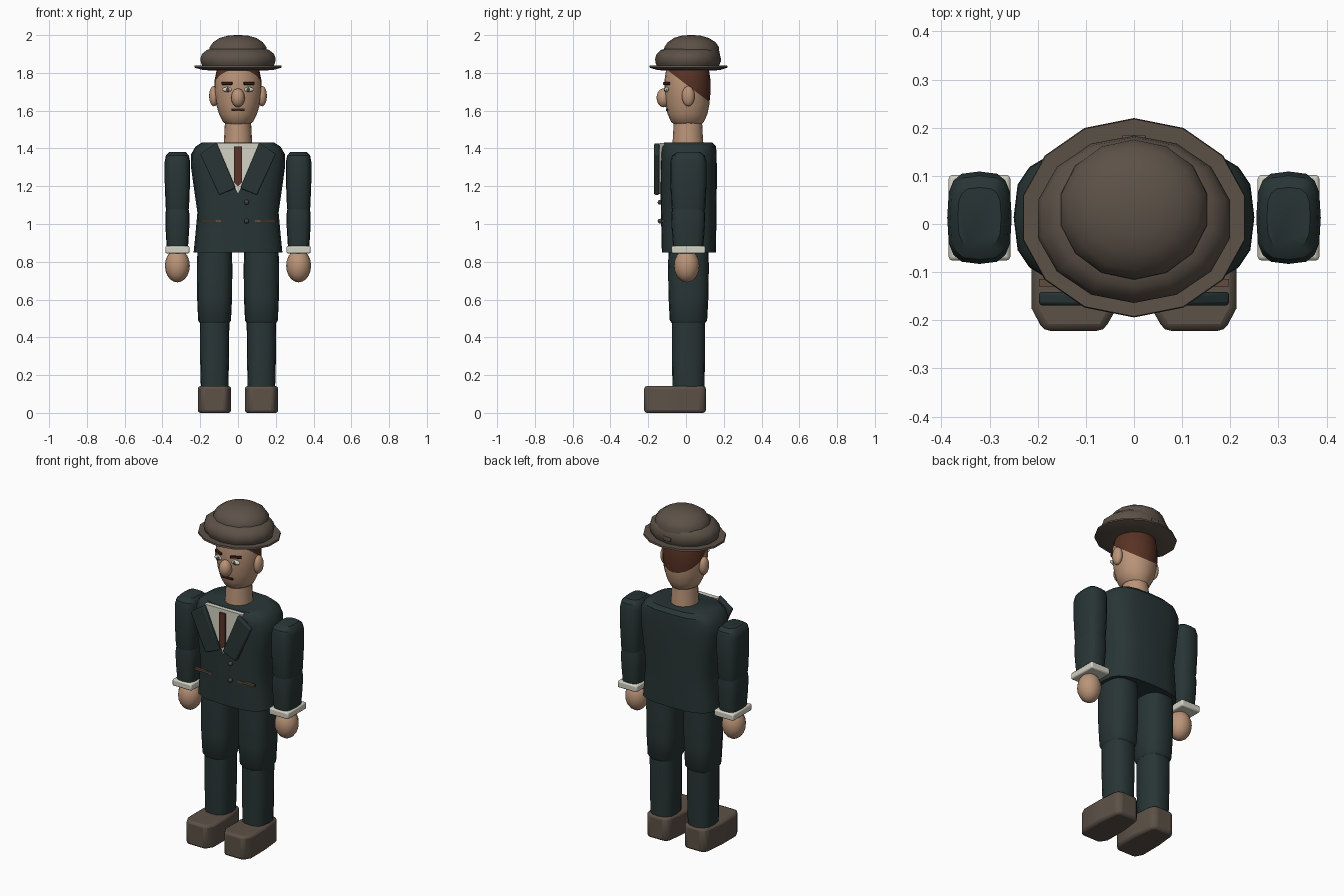
import bpy, bmesh, math
from mathutils import Matrix, Vector


def colour(name, r, g, b):
    m = bpy.data.materials.new(name)
    m.diffuse_color = [((c / 255 + 0.055) / 1.055) ** 2.4 for c in (r, g, b)] + [1]
    return m


SUIT = colour("dark teal cloth", 40, 53, 53)
SKIN = colour("skin", 186, 148, 120)
HAT = colour("taupe felt", 92, 81, 71)
HAIR = colour("brown hair", 88, 50, 36)
WHITE = colour("off white", 212, 210, 196)
TIE = colour("tie brown", 92, 52, 42)
TRIM = colour("pocket brown", 98, 76, 62)
DARK = colour("dark brown", 55, 33, 27)
GREY = colour("dark grey", 72, 72, 68)


def finish(name, bm, mat, bevel=0, segments=2, angle=35):
    bmesh.ops.recalc_face_normals(bm, faces=bm.faces)
    me = bpy.data.meshes.new(name)
    bm.to_mesh(me)
    bm.free()
    ob = bpy.data.objects.new(name, me)
    bpy.context.collection.objects.link(ob)
    for m in (mat if isinstance(mat, list) else [mat]):
        me.materials.append(m)
    if bevel:
        mod = ob.modifiers.new("bevel", 'BEVEL')
        mod.width, mod.segments = bevel, segments
    bpy.ops.object.select_all(action='DESELECT')
    ob.select_set(True)
    bpy.context.view_layer.objects.active = ob
    bpy.ops.object.shade_smooth_by_angle(angle=math.radians(angle))
    return ob


def loft(sections, cx=0, n=16, power=2.0):
    """Stack of superellipse rings: (z, rx, ry, cy)."""
    bm = bmesh.new()
    rings = []
    for z, rx, ry, cy in sections:
        ring = []
        for i in range(n):
            a = math.tau * i / n
            s, c = math.sin(a), math.cos(a)
            ring.append(bm.verts.new((
                cx + rx * math.copysign(abs(s) ** (2 / power), s),
                cy + ry * math.copysign(abs(c) ** (2 / power), c), z)))
        rings.append(ring)
    for a, b in zip(rings, rings[1:]):
        for i in range(n):
            j = (i + 1) % n
            bm.faces.new((a[i], a[j], b[j], b[i]))
    bm.faces.new(rings[0])
    bm.faces.new(rings[-1])
    return bm


def prism(name, outline, place, w0, w1, mat, bevel=0, segments=2):
    """Extruded outline; place maps (u, v, w) to a position."""
    bm = bmesh.new()
    a, b = [[bm.verts.new(place(u, v, w)) for u, v in outline] for w in (w0, w1)]
    bm.faces.new(a)
    bm.faces.new(b)
    for i in range(len(a)):
        j = (i + 1) % len(a)
        bm.faces.new((a[i], a[j], b[j], b[i]))
    return finish(name, bm, mat, bevel, segments)


def front_plate(u, v, w):
    return (u, w, v)


def ball(name, centre, radii, mat, n=16):
    bm = bmesh.new()
    bmesh.ops.create_uvsphere(bm, u_segments=n, v_segments=10, radius=1,
                              matrix=Matrix.Translation(centre) @ Matrix.Diagonal((*radii, 1)))
    return finish(name, bm, mat)


def box(name, centre, size, mat, bevel=0, turn=0):
    bm = bmesh.new()
    bmesh.ops.create_cube(bm, size=1, matrix=Matrix.Translation(centre)
                          @ Matrix.Rotation(turn, 4, 'Z') @ Matrix.Diagonal((*size, 1)))
    return finish(name, bm, mat, bevel)


# Jacket body and neck
finish("jacket", loft([
    (0.85, 0.235, 0.143, 0.015), (0.95, 0.225, 0.145, 0.015), (1.06, 0.215, 0.147, 0.014),
    (1.2, 0.235, 0.149, 0.014), (1.31, 0.25, 0.149, 0.014), (1.37, 0.248, 0.148, 0.014),
    (1.41, 0.225, 0.145, 0.014), (1.432, 0.19, 0.128, 0.012)], n=20, power=3), SUIT)
finish("neck", loft([(1.4, 0.078, 0.084, 0.01), (1.45, 0.074, 0.08, 0.01),
                     (1.56, 0.068, 0.074, 0.01)]), SKIN)

# Shirt front, tie, buttons
prism("shirt_front", [(-0.125, 1.43), (0.125, 1.43), (0, 1.16)], front_plate, -0.141, -0.115, WHITE)
prism("tie", [(-0.02, 1.41), (0.02, 1.41), (0.02, 1.22), (0, 1.2), (-0.02, 1.22)],
      front_plate, -0.152, -0.138, TIE)
for z in (1.115, 1.015):
    ball("button", (0.045, -0.137, z), (0.013, 0.013, 0.013), GREY, 10)

# Head, with the hair cut in along a sloping plane
bm = loft([(1.525, 0.055, 0.07, 0.01), (1.54, 0.08, 0.086, 0.008), (1.58, 0.1, 0.105, 0.008),
           (1.63, 0.115, 0.115, 0.008), (1.7, 0.125, 0.122, 0.008), (1.76, 0.124, 0.122, 0.008),
           (1.82, 0.112, 0.113, 0.008), (1.87, 0.08, 0.08, 0.01)], n=20)
p, n = Vector((0, 0, 1.74)), Vector((0, 0.76, 1))
bmesh.ops.bisect_plane(bm, geom=bm.verts[:] + bm.edges[:] + bm.faces[:], plane_co=p, plane_no=n)
for f in bm.faces:
    f.material_index = int((f.calc_center_median() - p).dot(n) > 0)
finish("head", bm, [SKIN, HAIR])
ball("nose", (0, -0.118, 1.668), (0.036, 0.038, 0.05), SKIN)
box("mouth", (0, -0.099, 1.605), (0.07, 0.014, 0.012), DARK)

# Hat: brim, rolled band, dome, small bow at the back
finish("hat_brim", loft([
    (1.812, 0.12, 0.12, 0.015), (1.815, 0.19, 0.165, 0.015), (1.828, 0.237, 0.207, 0.013),
    (1.838, 0.235, 0.205, 0.013), (1.836, 0.18, 0.16, 0.013)], n=14), HAT)
finish("hat_band", loft([
    (1.825, 0.185, 0.158, 0.01), (1.85, 0.2, 0.17, 0.01), (1.872, 0.205, 0.174, 0.01),
    (1.9, 0.196, 0.168, 0.012), (1.922, 0.168, 0.15, 0.018), (1.928, 0.14, 0.13, 0.025)], n=14), HAT)
finish("hat_crown", loft([
    (1.9, 0.158, 0.147, 0.03), (1.935, 0.155, 0.145, 0.03), (1.962, 0.135, 0.127, 0.03),
    (1.985, 0.1, 0.092, 0.028), (1.997, 0.055, 0.05, 0.027), (2.0, 0.015, 0.014, 0.027)], n=14), HAT)
box("hat_bow", (0, 0.175, 1.868), (0.05, 0.02, 0.025), HAT, 0.004)

# Everything that comes in pairs
for s, side in ((-1, "left"), (1, "right")):
    # Face
    ball(side + "_ear", (s * 0.128, 0.012, 1.677), (0.025, 0.034, 0.054), SKIN)
    ball(side + "_eye", (s * 0.056, -0.102, 1.712), (0.028, 0.012, 0.013), WHITE, 12)
    ball(side + "_pupil", (s * 0.054, -0.111, 1.711), (0.01, 0.006, 0.011), GREY, 10)
    box(side + "_eyebrow", (s * 0.058, -0.102, 1.744), (0.062, 0.014, 0.014), DARK, 0.003, s * 0.45)

    # Lapel and pocket
    prism(side + "_lapel", [(s * 0.2, 1.37), (s * 0.113, 1.43), (s * 0.012, 1.19), (s * 0.1, 1.152)],
          front_plate, -0.169, -0.141, SUIT, 0.007)
    box(side + "_pocket", (s * 0.143, -0.122, 1.016), (0.108, 0.016, 0.012), TRIM)

    # Arm, cuff and hand
    ax = s * 0.321
    finish(side + "_upper_arm", loft([
        (1.06, 0.057, 0.083, 0.013), (1.09, 0.062, 0.09, 0.013), (1.22, 0.067, 0.096, 0.013),
        (1.33, 0.067, 0.096, 0.013), (1.362, 0.061, 0.087, 0.013), (1.38, 0.045, 0.062, 0.014)],
        ax, 16, 3.2), SUIT)
    finish(side + "_forearm", loft([
        (0.87, 0.056, 0.079, 0.012), (0.98, 0.063, 0.088, 0.012), (1.05, 0.064, 0.09, 0.012),
        (1.09, 0.058, 0.084, 0.012)], ax, 16, 3.2), SUIT)
    box(side + "_cuff", (ax, 0.013, 0.864), (0.128, 0.178, 0.04), WHITE, 0.008)
    ball(side + "_hand", (ax, 0.004, 0.779), (0.066, 0.067, 0.088), SKIN)

    # Trouser leg
    lx = s * 0.124
    finish(side + "_thigh", loft([
        (0.475, 0.078, 0.088, 0.013), (0.49, 0.087, 0.099, 0.013), (0.62, 0.093, 0.106, 0.013),
        (0.78, 0.094, 0.108, 0.013), (0.87, 0.09, 0.105, 0.013)], lx, 16, 2.7), SUIT)
    finish(side + "_shin", loft([
        (0.11, 0.072, 0.084, 0.013), (0.3, 0.077, 0.088, 0.013), (0.5, 0.078, 0.088, 0.013)],
        lx, 16, 2.7), SUIT)

    # Shoe
    prism(side + "_shoe", [(s * x, y) for x, y in (
        (0.063, -0.222), (0.188, -0.222), (0.213, -0.175), (0.213, -0.04), (0.2, 0.085),
        (0.18, 0.106), (0.07, 0.106), (0.05, 0.085), (0.036, -0.04), (0.036, -0.175))],
        lambda u, v, w: (u, v, w), 0, 0.142, HAT, 0.025)
